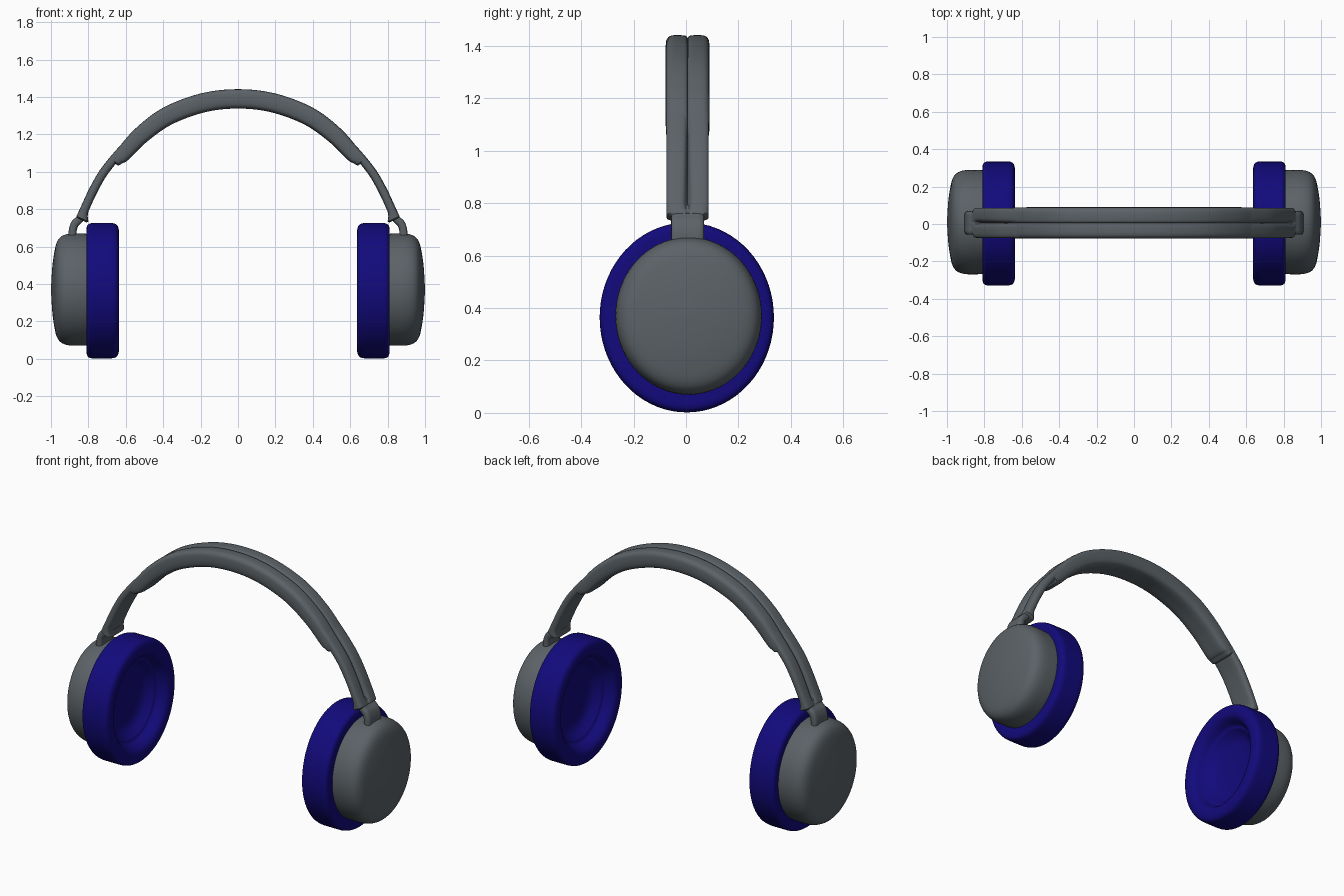
import bpy, bmesh, math
from mathutils import Vector

if "Cube" in bpy.data.objects:
    bpy.data.objects.remove(bpy.data.objects["Cube"])

navy = bpy.data.materials.new("navy_cushion")
navy.diffuse_color = (0.006, 0.003, 0.2, 1)
navy.use_nodes = True
navy.node_tree.nodes["Principled BSDF"].inputs["Base Color"].default_value = navy.diffuse_color
slate = bpy.data.materials.new("slate_grey")
slate.diffuse_color = (0.105, 0.122, 0.135, 1)
slate.use_nodes = True
slate.node_tree.nodes["Principled BSDF"].inputs["Base Color"].default_value = slate.diffuse_color


def finish(name, bm, mirror=False, mat=slate, angle=40):
    bmesh.ops.recalc_face_normals(bm, faces=bm.faces)
    me = bpy.data.meshes.new(name)
    bm.to_mesh(me)
    bm.free()
    ob = bpy.data.objects.new(name, me)
    bpy.context.collection.objects.link(ob)
    me.materials.append(mat)
    bpy.ops.object.select_all(action='DESELECT')
    ob.select_set(True)
    bpy.context.view_layer.objects.active = ob
    bpy.ops.object.shade_smooth_by_angle(angle=math.radians(angle))
    if mirror:
        ob.modifiers.new("mirror", 'MIRROR').use_axis[0] = True
    return ob


def smooth(pts, n, closed=False):
    """Catmull-Rom through 2D points."""
    P = [Vector(p) for p in pts]
    m, out = len(P), []
    for i in range(m if closed else m - 1):
        if closed:
            a, b, c, d = (P[(i + k) % m] for k in (-1, 0, 1, 2))
        else:
            b, c = P[i], P[i + 1]
            a = P[i - 1] if i else 2 * b - c
            d = P[i + 2] if i + 2 < m else 2 * c - b
        for k in range(n):
            t = k / n
            out.append(0.5 * (2 * b + (c - a) * t + (2 * a - 5 * b + 4 * c - d) * t * t
                              + (3 * b - a - 3 * c + d) * t ** 3))
    if not closed:
        out.append(P[-1])
    return out


def bridge(bm, a, b):
    n = len(a)
    for i in range(n):
        bm.faces.new((a[i], a[(i + 1) % n], b[(i + 1) % n], b[i]))


def lathe(name, profile, cy, cz, ysquash, mat=slate, seg=72):
    """Spin (x, radius) points about an x axis; both ends are closed."""
    bm = bmesh.new()
    rings = []
    for x, r in smooth(profile, 3):
        rings.append([bm.verts.new((x, cy + ysquash * r * math.cos(2 * math.pi * i / seg),
                                    cz + r * math.sin(2 * math.pi * i / seg))) for i in range(seg)])
    for a, b in zip(rings, rings[1:]):
        bridge(bm, a, b)
    bm.faces.new(rings[0])
    bm.faces.new(rings[-1])
    return finish(name, bm, True, mat)


def section(w, d, g, gd):
    """Rounded strap section, half width w, depth d, groove half width g and depth gd."""
    half = [(0, -gd), (g, -gd * 0.35), (g + 0.014, 0), (w * 0.72, 0), (w * 0.94, -d * 0.12),
            (w, -d * 0.32), (w, -d * 0.62), (w * 0.9, -d * 0.88), (w * 0.6, -d * 0.99), (0, -d)]
    return smooth(half + [(-y, n) for y, n in half[-2:0:-1]], 3, True)


def sweep(name, pts, shape, mirror=False, y0=0.006, n=7):
    """Sweep section(*shape(t)) along the outer line pts in the xz plane."""
    path = smooth(pts, n)
    last = len(path) - 1
    rings = []
    for i, p in enumerate(path):
        tan = (path[min(i + 1, last)] - path[max(i - 1, 0)]).normalized()
        nor = Vector((-tan.y, tan.x))
        rings.append(([Vector((p.x + nor.x * v, y0 + y, p.y + nor.y * v))
                       for y, v in section(*shape(i / last))], tan))

    def cap(ring, tan, s):
        c = sum(ring, Vector()) / len(ring)
        return [c + (v - c) * 0.82 + Vector((tan.x, 0, tan.y)) * 0.008 * s for v in ring]
    coords = [cap(*rings[0], -1)] + [r for r, _ in rings] + [cap(*rings[-1], 1)]
    bm = bmesh.new()
    vs = [[bm.verts.new(v) for v in r] for r in coords]
    for a, b in zip(vs, vs[1:]):
        bridge(bm, a, b)
    bm.faces.new(vs[0])
    bm.faces.new(vs[-1])
    return finish(name, bm, mirror)


# ear cushions with dished inner face
lathe("ear_cushion", [(0.81, 0.004), (0.81, 0.28), (0.81, 0.315), (0.809, 0.338), (0.802, 0.353),
                      (0.785, 0.361), (0.755, 0.362), (0.70, 0.362), (0.67, 0.361), (0.65, 0.354),
                      (0.639, 0.335), (0.637, 0.305), (0.645, 0.28), (0.665, 0.262), (0.695, 0.245),
                      (0.702, 0.23), (0.72, 0.212), (0.745, 0.175), (0.755, 0.1), (0.757, 0.004)],
      0.003, 0.364, 0.918, navy)

# outer ear shells
lathe("ear_shell", [(0.79, 0.296), (0.82, 0.299), (0.85, 0.3), (0.885, 0.3), (0.92, 0.295),
                    (0.95, 0.28), (0.97, 0.25), (0.982, 0.2), (0.993, 0.12), (1.0, 0.004)],
      0.01, 0.37, 0.93)

# main padded headband, thinner toward its ends
right = [(0.2, 1.417), (0.4, 1.341), (0.55, 1.228), (0.65, 1.112), (0.68, 1.068)]
band = [(-x, z) for x, z in right[::-1]] + [(0, 1.44)] + right
sweep("headband", band,
      lambda t: (0.083 - 0.004 * abs(2 * t - 1) ** 8, 0.102 - 0.044 * abs(2 * t - 1) ** 3,
                 0.002, 0.018), n=9)

# slim side arms, flush outside, with a widening groove and thick foot
sweep("side_arm", [(0.60, 1.17), (0.662, 1.103), (0.738, 1.008), (0.794, 0.91), (0.836, 0.82), (0.863, 0.763)],
      lambda t: (0.080, 0.046 + 0.024 * max(0, (t - 0.8) / 0.2) ** 2, 0.002 + 0.009 * t,
                 0.026 * min(1, (1 - t) * 6) + 0.001), True)

# brackets joining arms to the shells
sweep("cup_bracket", [(0.835, 0.79), (0.865, 0.758), (0.89, 0.732), (0.904, 0.69), (0.906, 0.63)],
      lambda t: (0.062, 0.042, 0.01, 0.0), True)
